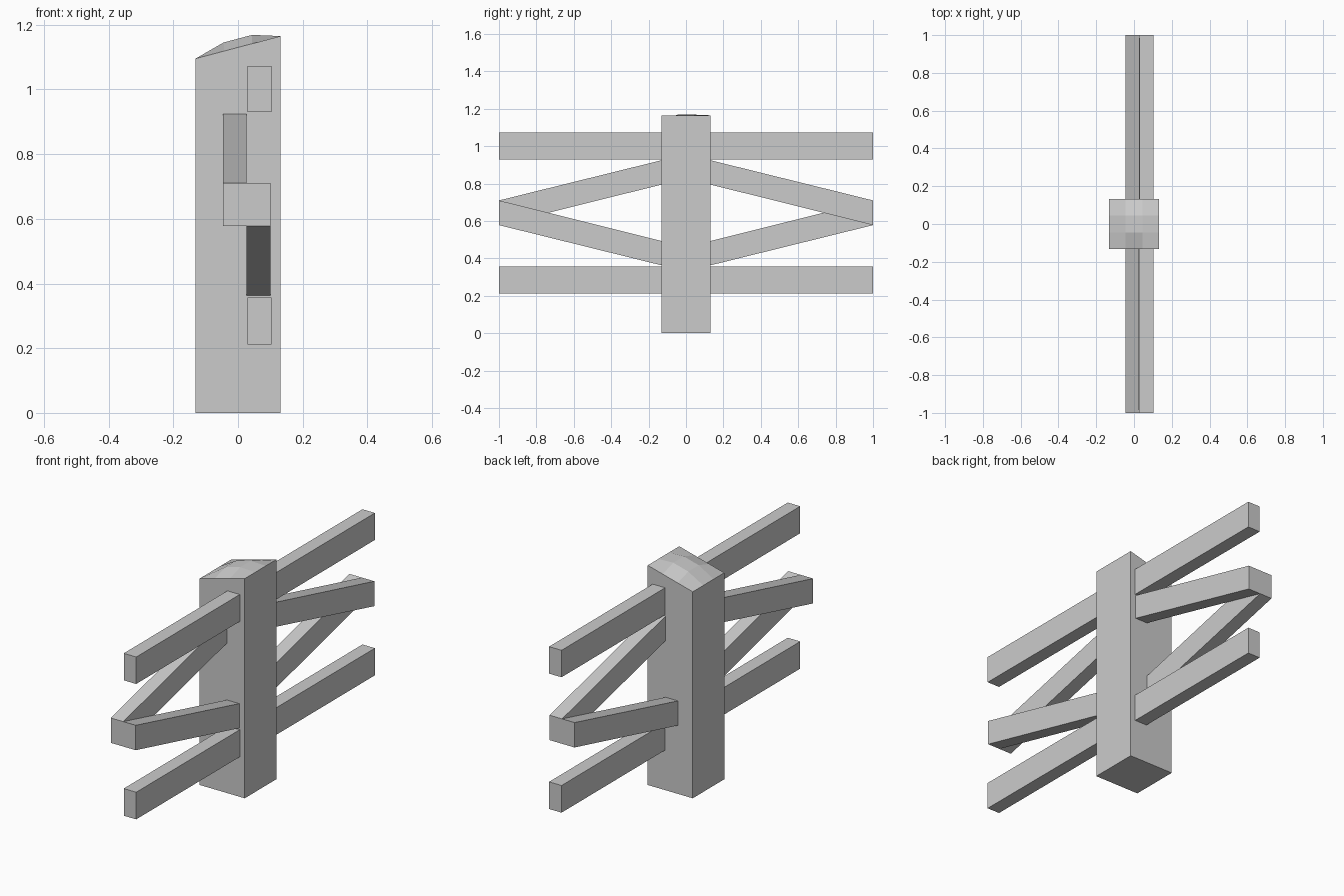
import bpy

if "Cube" in bpy.data.objects:
    bpy.data.objects.remove(bpy.data.objects["Cube"])

grey = bpy.data.materials.new("plain grey")
grey.diffuse_color = (0.6, 0.6, 0.6, 1)
grey.use_nodes = True
grey.node_tree.nodes["Principled BSDF"].inputs["Base Color"].default_value = grey.diffuse_color


def make_object(name, verts, faces):
    mesh = bpy.data.meshes.new(name)
    mesh.from_pydata(verts, [], faces)
    mesh.materials.append(grey)
    obj = bpy.data.objects.new(name, mesh)
    bpy.context.collection.objects.link(obj)
    return obj


def beam(name, x0, x1, start, end):
    """Vertical-ended bar; start and end are (y, bottom z, top z)."""
    verts = [(x, y, z) for y, lo, hi in (start, end)
             for x, z in ((x0, lo), (x1, lo), (x1, hi), (x0, hi))]
    faces = [(0, 1, 2, 3), (7, 6, 5, 4)]
    faces += [(i, i + 4, (i + 1) % 4 + 4, (i + 1) % 4) for i in range(4)]
    return make_object(name, verts, faces)


# Post with a sloping, slightly domed top made of a 3 x 3 grid
H = 0.132
coords = [-H, -H / 3, H / 3, H]
verts = []
for j, y in enumerate(coords):
    for i, x in enumerate(coords):
        bump = 0.027 if i in (1, 2) and j in (1, 2) else 0
        verts.append((x, y, 1.13 + 0.035 * x / H + bump))
verts += [(-H, -H, 0), (H, -H, 0), (H, H, 0), (-H, H, 0)]
faces = [(k, k + 1, k + 5, k + 4) for j in range(3) for k in range(4 * j, 4 * j + 3)]
faces += [(16, 17, 3, 2, 1, 0), (17, 18, 15, 11, 7, 3),
          (18, 19, 12, 13, 14, 15), (19, 16, 0, 4, 8, 12), (19, 18, 17, 16)]
make_object("post", verts, faces)

# Straight rails running through the post
beam("upper_rail", 0.03, 0.103, (-1, 0.93, 1.073), (1, 0.93, 1.073))
beam("lower_rail", 0.03, 0.103, (-1, 0.212, 0.356), (1, 0.212, 0.356))

# Sloping braces in two layers, swapped from one side of the post to the other
INNER, OUTER = (-0.046, 0.027), (0.027, 0.1)
for side, label in ((-1, "front"), (1, "back")):
    up_layer, down_layer = (INNER, OUTER) if side < 0 else (OUTER, INNER)
    tip = (side, 0.578, 0.71)
    rising, falling = (0.795, 0.925), (0.363, 0.493)
    for part, layer, root in (("rising", up_layer, rising), ("falling", down_layer, falling)):
        ends = [tip, (side * 0.13, *root)]
        if side > 0:
            ends.reverse()
        beam(f"{label}_{part}_brace", *layer, *ends)
